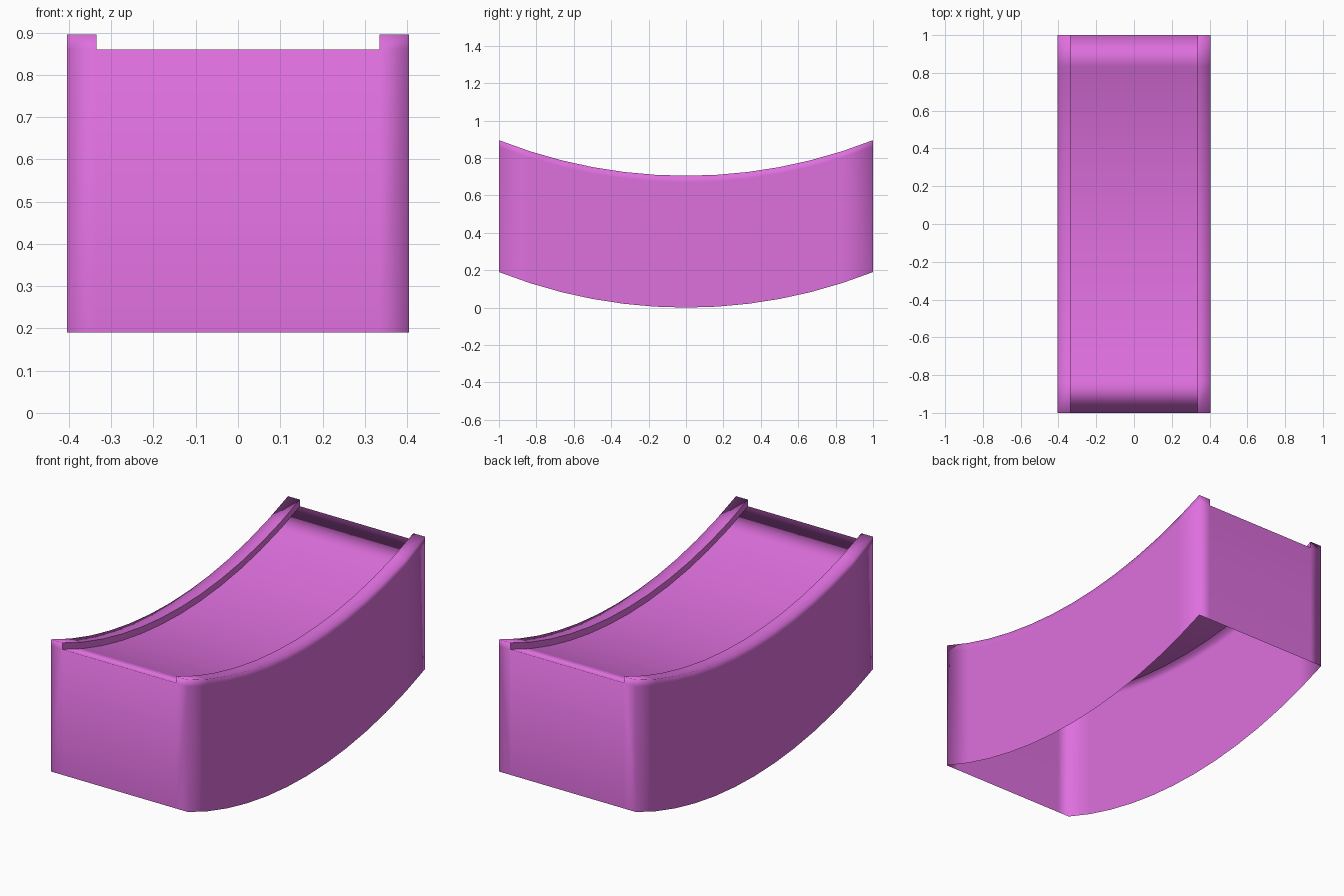
import bpy
import bmesh
from math import sqrt

cube = bpy.data.objects.get("Cube")
if cube:
    bpy.data.objects.remove(cube, do_unlink=True)

HALF_WIDTH, INNER = 0.405, 0.335     # outer wall and inner rim edge
HEIGHT, STEP = 0.705, 0.035          # wall height and rim above the deck
SAG, SEGMENTS = 0.19, 12             # depth of the curve along y
RADIUS = (1 + SAG ** 2) / (2 * SAG)

orchid = bpy.data.materials.new("orchid_pink")
orchid.use_nodes = True
colour = (0.73, 0.16, 0.73, 1)
orchid.diffuse_color = colour
orchid.node_tree.nodes["Principled BSDF"].inputs["Base Color"].default_value = colour


def lift(y):
    """Height of the circular arc at y."""
    return RADIUS - sqrt(RADIUS ** 2 - y ** 2)


# Cross-section: outer wall, raised rim, sunken deck, then mirrored
deck_z = HEIGHT - STEP
half = [(-HALF_WIDTH, 0), (-HALF_WIDTH, deck_z), (-HALF_WIDTH, HEIGHT),
        (-INNER, HEIGHT), (-INNER, deck_z)]
section = half + [(-x, z) for x, z in reversed(half)]

# Open-bottomed thin shell swept along the arc
bm = bmesh.new()
rings = []
for i in range(SEGMENTS + 1):
    y = -1 + 2 * i / SEGMENTS
    rings.append([bm.verts.new((x, y, z + lift(y))) for x, z in section])
for a, b in zip(rings, rings[1:]):
    for i in range(len(section) - 1):
        bm.faces.new((a[i], a[i + 1], b[i + 1], b[i]))

# End walls with corner tabs standing above the deck
for ring in (rings[0], rings[-1]):
    y = ring[0].co.y
    left, right = [bm.verts.new((x, y, lift(y))) for x in (-INNER, INNER)]
    r = ring
    for face in ((r[0], r[1], r[4], left), (r[1], r[2], r[3], r[4]),
                 (left, r[4], r[5], right), (right, r[5], r[8], r[9]),
                 (r[5], r[6], r[7], r[8])):
        bm.faces.new(face)

# Face outwards, smooth all over with crisp inner rim edges
bmesh.ops.recalc_face_normals(bm, faces=bm.faces[:])
bm.normal_update()
deck = next(f for f in bm.faces if rings[0][4] in f.verts
            and rings[0][5] in f.verts and rings[1][4] in f.verts)
if deck.normal.z < 0:
    bmesh.ops.reverse_faces(bm, faces=bm.faces[:])
for face in bm.faces:
    face.smooth = True
for a, b in zip(rings, rings[1:]):
    for i in (3, 4, 5, 6):
        bm.edges.get((a[i], b[i])).smooth = False
for ring in (rings[0], rings[-1]):
    for i in (3, 5):
        bm.edges.get((ring[i], ring[i + 1])).smooth = False

mesh = bpy.data.meshes.new("curved_shell")
bm.to_mesh(mesh)
bm.free()
mesh.materials.append(orchid)
shell = bpy.data.objects.new("curved_shell", mesh)
bpy.context.collection.objects.link(shell)
